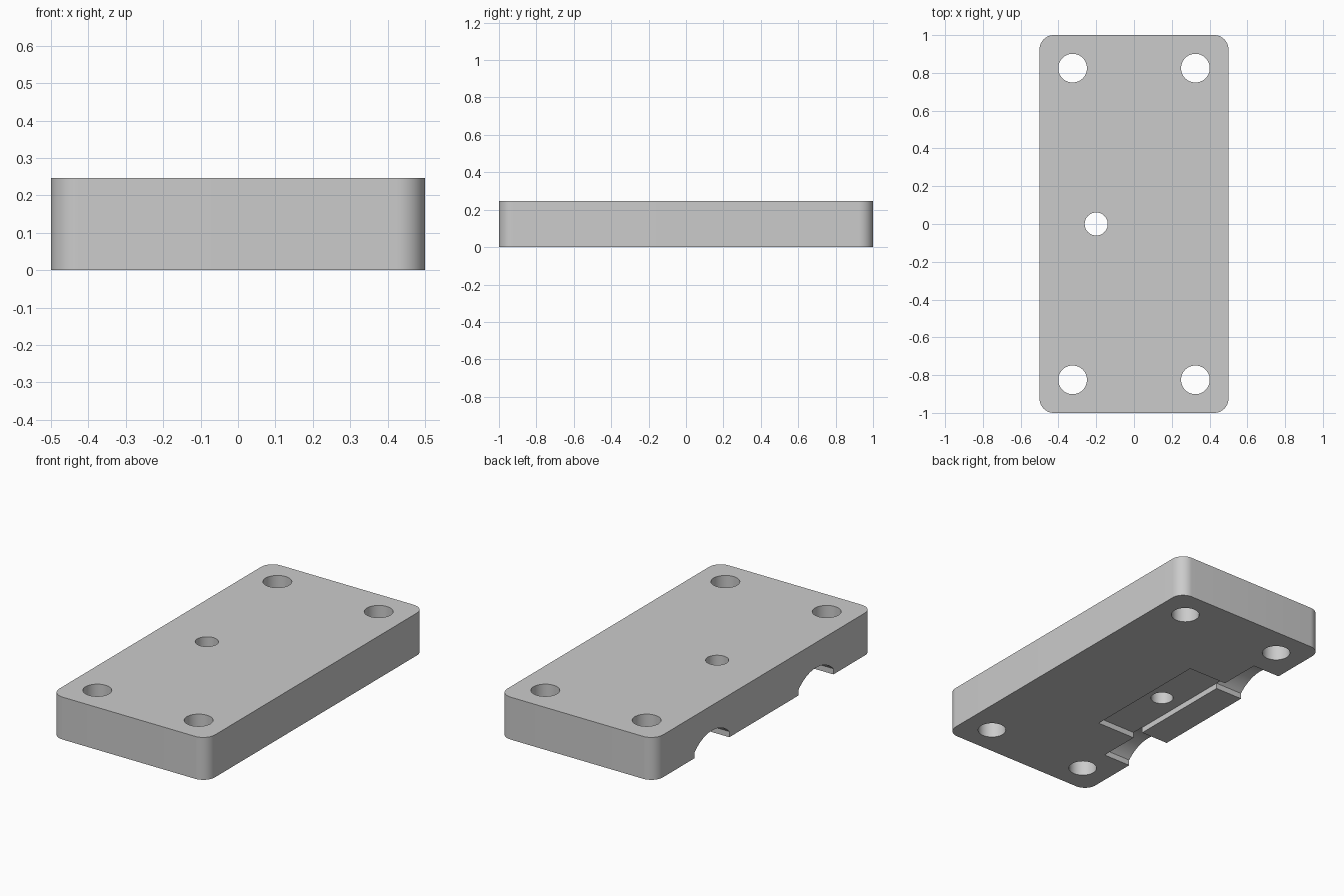
import bpy
import bmesh
from math import asin, cos, sin, pi
from mathutils import Matrix, Vector

HEIGHT = 0.246
POCKET_DEPTH = 0.033

old = bpy.data.objects.get("Cube")
if old:
    bpy.data.objects.remove(old, do_unlink=True)

grey = bpy.data.materials.new("plain grey")
grey.use_nodes = True
tone = (0.6, 0.6, 0.6, 1)
grey.diffuse_color = tone
grey.node_tree.nodes["Principled BSDF"].inputs["Base Color"].default_value = tone


def extrude_profile(name, points, direction):
    """Solid made by sweeping a closed outline along a direction."""
    bm = bmesh.new()
    face = bm.faces.new([bm.verts.new(p) for p in points])
    swept = bmesh.ops.extrude_face_region(bm, geom=[face])["geom"]
    moved = [v for v in swept if isinstance(v, bmesh.types.BMVert)]
    bmesh.ops.translate(bm, verts=moved, vec=Vector(direction))
    bmesh.ops.recalc_face_normals(bm, faces=bm.faces)
    mesh = bpy.data.meshes.new(name)
    bm.to_mesh(mesh)
    bm.free()
    mesh.materials.append(grey)
    obj = bpy.data.objects.new(name, mesh)
    bpy.context.collection.objects.link(obj)
    return obj


def arc(cx, cy, r, start, end, steps):
    """Points along an arc, as (a, b) pairs."""
    angles = [start + (end - start) * i / steps for i in range(steps + 1)]
    return [(cx + r * cos(a), cy + r * sin(a)) for a in angles]


def hole(name, x, y, r):
    ring = arc(x, y, r, 0, 2 * pi, 48)[:-1]
    return extrude_profile(name, [(a, b, -0.1) for a, b in ring], (0, 0, 0.5))


def groove(name, y):
    """Arched channel with short upright lips, open at the side edge."""
    half, top = 0.16, 0.1
    rise = top - POCKET_DEPTH
    r = (half ** 2 + rise ** 2) / (2 * rise)
    spread = asin(half / r)
    arch = arc(y, top - r, r, pi / 2 - spread, pi / 2 + spread, 24)
    outline = [(y - half, -0.1), (y + half, -0.1)] + arch
    return extrude_profile(name, [(-0.6, a, b) for a, b in outline], (0.276, 0, 0))


# Plate with rounded corners
outline = []
radius = 0.075
for i, (sx, sy) in enumerate([(1, 1), (-1, 1), (-1, -1), (1, -1)]):
    start = i * pi / 2
    outline += arc(sx * (0.5 - radius), sy * (1 - radius), radius,
                   start, start + pi / 2, 12)
plate = extrude_profile("mounting_plate", [(x, y, 0) for x, y in outline],
                        (0, 0, HEIGHT))

# Through holes
cutters = [hole("offset_hole_cutter", -0.2, 0, 0.061)]
for sx in (-1, 1):
    for sy in (-1, 1):
        cutters.append(hole("corner_hole_cutter", sx * 0.325, sy * 0.825, 0.076))

# Shallow pocket underneath
pocket = [(-0.325, -0.39), (-0.075, -0.39), (-0.075, 0.39), (-0.325, 0.39)]
cutters.append(extrude_profile("pocket_cutter", [(x, y, -0.1) for x, y in pocket],
                               (0, 0, 0.1 + POCKET_DEPTH)))

# Two arched grooves along one long side
for sy in (-1, 1):
    cutters.append(groove("groove_cutter", sy * 0.477))

# Cut everything out of the plate
for cutter in cutters:
    mod = plate.modifiers.new(cutter.name, "BOOLEAN")
    mod.operation = "DIFFERENCE"
    mod.solver = "EXACT"
    mod.object = cutter
bpy.context.view_layer.objects.active = plate
plate.select_set(True)
for mod in list(plate.modifiers):
    bpy.ops.object.modifier_apply(modifier=mod.name)
for cutter in cutters:
    bpy.data.objects.remove(cutter, do_unlink=True)

bpy.ops.object.shade_smooth_by_angle(angle=pi / 6)
